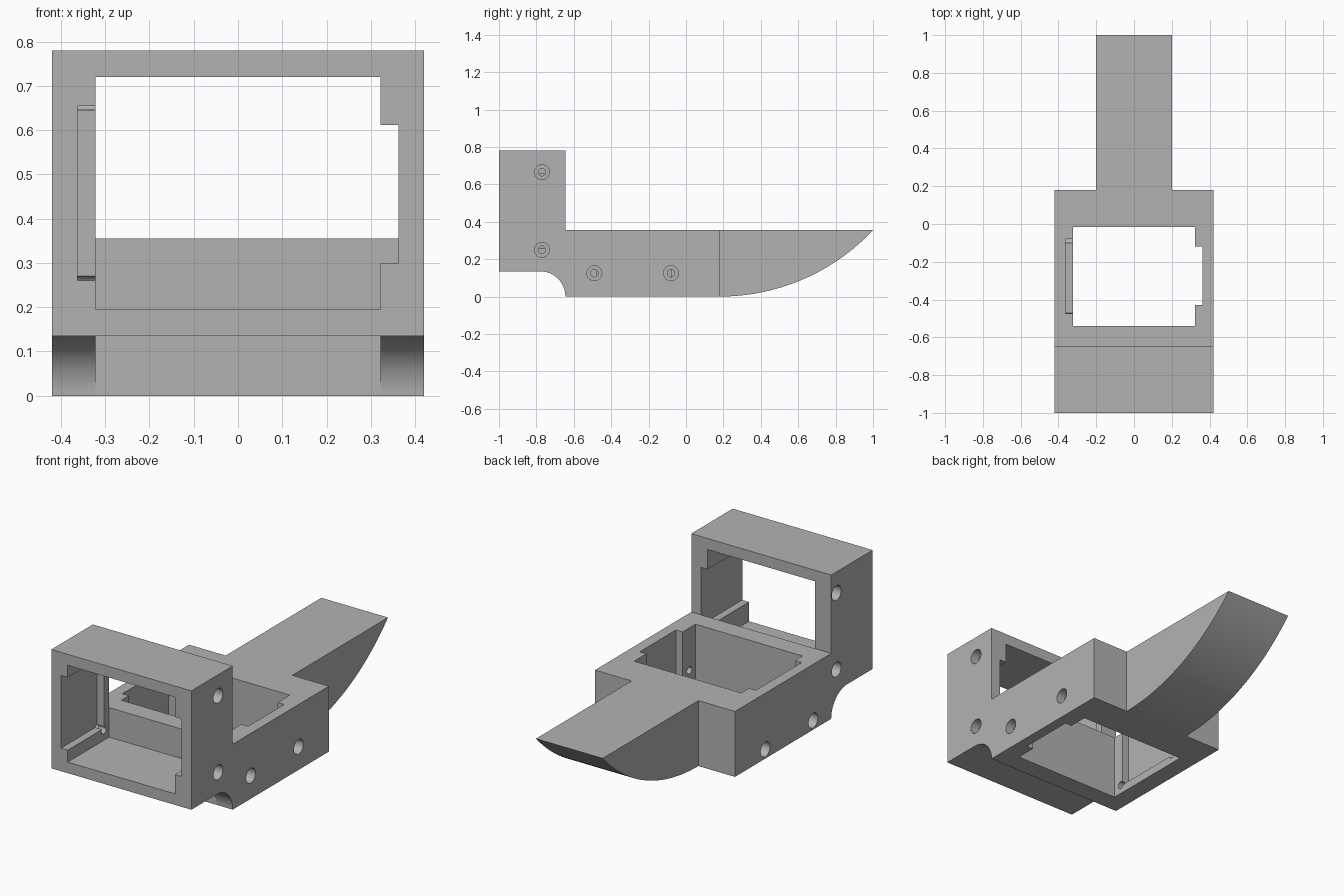
import bpy, bmesh, math
from mathutils import Matrix, Vector

old = bpy.data.objects.get("Cube")
if old:
    bpy.data.objects.remove(old, do_unlink=True)

grey = bpy.data.materials.new("plain grey")
grey.use_nodes = True
grey.diffuse_color = (0.45, 0.45, 0.45, 1)
grey.node_tree.nodes["Principled BSDF"].inputs["Base Color"].default_value = (0.45, 0.45, 0.45, 1)


def make_object(name, bm):
    bmesh.ops.recalc_face_normals(bm, faces=bm.faces)
    mesh = bpy.data.meshes.new(name)
    bm.to_mesh(mesh)
    bm.free()
    mesh.materials.append(grey)
    obj = bpy.data.objects.new(name, mesh)
    bpy.context.collection.objects.link(obj)
    return obj


def arc(cy, cz, r, start, end, steps):
    angles = [start + (end - start) * i / steps for i in range(steps + 1)]
    return [(cy + r * math.cos(a), cz + r * math.sin(a)) for a in angles]


# Side profile: front frame, concave fillet, lower frame and curved tail
half, deck, top, under, inner = 0.42, 0.355, 0.78, 0.135, -0.645
radius = 1.1245
sweep = math.asin(0.82 / radius)
profile = [(-1, top), (-1, under)]
profile += arc(inner - under, 0, under, math.pi / 2, 0, 16)
profile += arc(0.18, radius, radius, -math.pi / 2, -math.pi / 2 + sweep, 32)
profile += [(inner, deck), (inner, top)]

bm = bmesh.new()
face = bm.faces.new([bm.verts.new((-half, y, z)) for y, z in profile])
side = bmesh.ops.extrude_face_region(bm, geom=[face])["geom"]
bmesh.ops.translate(bm, vec=(2 * half, 0, 0),
                    verts=[v for v in side if isinstance(v, bmesh.types.BMVert)])
bracket = make_object("bracket", bm)
bpy.context.view_layer.objects.active = bracket
bracket.select_set(True)


def cut(bm):
    cutter = make_object("cutter", bm)
    cutter.hide_render = True
    mod = bracket.modifiers.new("cut", "BOOLEAN")
    mod.operation, mod.solver, mod.object = "DIFFERENCE", "EXACT", cutter
    bpy.ops.object.modifier_apply(modifier=mod.name)
    bpy.data.objects.remove(cutter, do_unlink=True)


def cut_box(x, y, z):
    low, high = Vector((x[0], y[0], z[0])), Vector((x[1], y[1], z[1]))
    bm = bmesh.new()
    bmesh.ops.create_cube(bm, size=1, matrix=Matrix.Translation((low + high) / 2)
                          @ Matrix.Diagonal((*(high - low), 1)))
    cut(bm)


def cut_hole(sign, y, z):
    # Screw hole with a wider bore on the outside
    for r, start in ((0.04, 0.37), (0.02, 0.3)):
        bm = bmesh.new()
        place = Matrix.Translation((sign * (start + 0.5) / 2, y, z))
        bmesh.ops.create_cone(bm, cap_ends=True, segments=24, radius1=r, radius2=r,
                              depth=0.5 - start,
                              matrix=place @ Matrix.Rotation(math.pi / 2, 4, "Y"))
        cut(bm)


# Narrow tail, and the straight wall between the two fillet gussets
for sign in (-1, 1):
    cut_box(sorted((sign * 0.2, sign * 0.6)), (0.18, 1.2), (-0.2, 0.6))
wall = 0.322
cut_box((-wall, wall), (-1.2, inner), (-0.1, under))

# Upright motor opening with its side notch and blind pocket
cut_box((-wall, wall), (-1.1, -0.5), (deck, 0.72))
cut_box((-wall, wall), (-1.1, inner), (0.195, deck + 0.01))
cut_box((0.3, 0.362), (-1.1, inner), (0.3, 0.612))
cut_box((-0.362, -0.3), (-1.1, -0.69), (0.26, 0.654))

# Flat motor opening with its side notch and blind pocket
cut_box((-wall, wall), (-0.54, -0.015), (-0.1, 0.5))
cut_box((0.3, 0.362), (-0.43, -0.12), (-0.1, 0.5))
cut_box((-0.362, -0.3), (-0.475, -0.08), (0.045, 0.5))

# Screw holes through both side walls
for z in (0.25, 0.665):
    cut_hole(1, -0.77, z)
    cut_hole(-1, -0.69, z)
for y in (-0.49, -0.08):
    cut_hole(1, y, 0.125)
    cut_hole(-1, y, 0.05)

bpy.ops.object.shade_smooth_by_angle(angle=math.radians(30))
